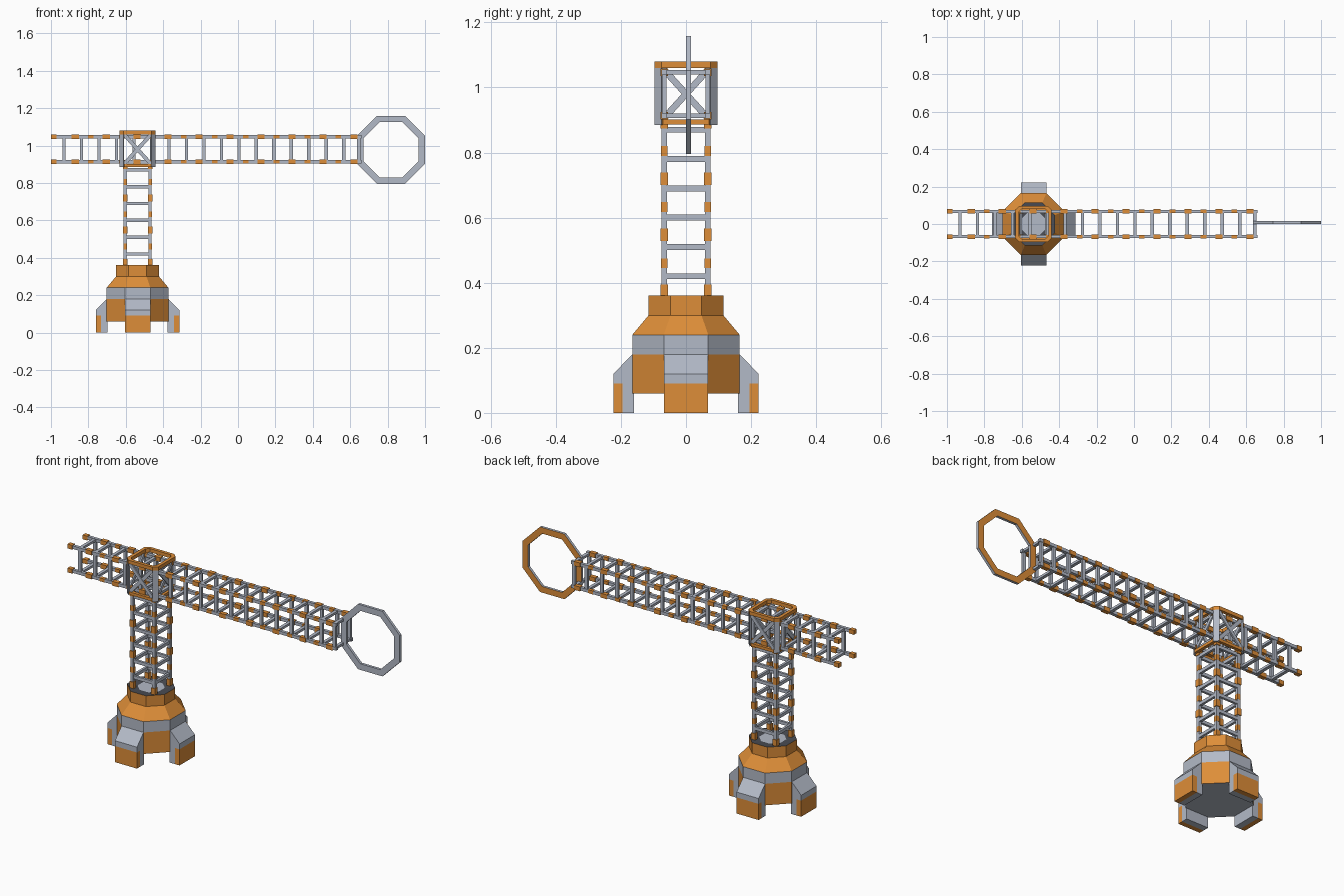
import bpy, bmesh, math
from mathutils import Vector, Matrix

if "Cube" in bpy.data.objects:
    bpy.data.objects.remove(bpy.data.objects["Cube"])

CX = -0.537          # tower axis
BOOM_Z = 0.98        # boom axis
RAIL = 0.067         # rail offset from either axis


def material(name, rgb):
    m = bpy.data.materials.new(name)
    m.use_nodes = True
    col = (*rgb, 1)
    m.diffuse_color = col
    m.node_tree.nodes["Principled BSDF"].inputs["Base Color"].default_value = col
    return m


ORANGE, GRAY, DARK = 0, 1, 2
MATS = [material("orange", (0.73, 0.27, 0.04)),
        material("light_gray", (0.45, 0.49, 0.57)),
        material("dark_gray", (0.07, 0.075, 0.09))]


def finish(name, bm, origin=(0, 0, 0)):
    bmesh.ops.recalc_face_normals(bm, faces=bm.faces)
    me = bpy.data.meshes.new(name)
    bm.to_mesh(me)
    bm.free()
    for m in MATS:
        me.materials.append(m)
    ob = bpy.data.objects.new(name, me)
    ob.location = origin
    bpy.context.collection.objects.link(ob)
    return ob


def box(bm, center, size, mat, rot=None):
    mtx = Matrix.Translation(center) @ (rot or Matrix()) @ Matrix.Diagonal((*size, 1))
    for v in bmesh.ops.create_cube(bm, size=1, matrix=mtx)["verts"]:
        for f in v.link_faces:
            f.material_index = mat


def octagon(bm, apothem, z):
    r = apothem / math.cos(math.pi / 8)
    angles = [math.pi / 8 + i * math.pi / 4 for i in range(8)]
    return [bm.verts.new((r * math.cos(a), r * math.sin(a), z)) for a in angles]


def bridge(bm, a, b, mat):
    n = len(a)
    for i in range(n):
        j = (i + 1) % n
        bm.faces.new((a[i], a[j], b[j], b[i])).material_index = mat


def prism(bm, points, z0, z1, mat):
    low, high = [[bm.verts.new((x, y, z)) for x, y in points] for z in (z0, z1)]
    bridge(bm, low, high, mat)
    for cap in (low, high):
        bm.faces.new(cap).material_index = mat


# Octagonal base body
bm = bmesh.new()
profile = [(0.165, 0.06, ORANGE), (0.165, 0.18, GRAY), (0.165, 0.24, ORANGE),
           (0.115, 0.30, ORANGE), (0.115, 0.36, DARK), (0.065, 0.355, GRAY)]
rings = [octagon(bm, a, z) for a, z, _ in profile]
for i in range(len(rings) - 1):
    bridge(bm, rings[i], rings[i + 1], profile[i][2])
for cap in (rings[0], rings[-1]):
    bm.faces.new(cap).material_index = GRAY
finish("base_body", bm, (CX, 0, 0))

# Four feet: gray bracket with an orange outer block
gray_side = [(0.16, 0), (0.195, 0), (0.195, 0.09), (0.223, 0.09),
             (0.223, 0.12), (0.165, 0.18), (0.16, 0.18)]
toe_side = [(0.195, 0), (0.223, 0), (0.223, 0.09), (0.195, 0.09)]
upright = Matrix.Rotation(math.pi / 2, 4, 'X')
for i, side in enumerate(("left", "back", "right", "front")):
    bm = bmesh.new()
    prism(bm, gray_side, -0.068, 0.068, GRAY)
    prism(bm, toe_side, -0.068, 0.068, ORANGE)
    turn = Matrix.Rotation(i * math.pi / 2, 4, 'Z')
    bmesh.ops.transform(bm, matrix=turn @ upright, verts=bm.verts)
    finish(side + "_foot", bm, (CX, 0, 0))


def truss(name, start, end, rungs, collars, bands, matrix):
    """Four rails along local z, with square rung frames, collars and bands."""
    bm = bmesh.new()
    for sx in (-1, 1):
        for sy in (-1, 1):
            x, y = sx * RAIL, sy * RAIL
            box(bm, (x, y, (start + end) / 2), (0.017, 0.017, end - start), GRAY)
            for c in collars:
                a, b = max(c - 0.019, start - 0.001), min(c + 0.019, end + 0.001)
                box(bm, (x, y, (a + b) / 2), (0.024, 0.024, b - a), ORANGE)
            for c in bands:
                box(bm, (x, y, c), (0.019, 0.019, 0.03), ORANGE)
    for r in rungs:
        for s in (-1, 1):
            box(bm, (s * RAIL, 0, r), (0.013, 2 * RAIL, 0.018), GRAY)
            box(bm, (0, s * RAIL, r), (2 * RAIL, 0.013, 0.018), GRAY)
    bmesh.ops.transform(bm, matrix=matrix, verts=bm.verts)
    finish(name, bm)


# Tower
truss("tower", 0.345, 0.90,
      [0.42 + 0.09 * i for i in range(6)],
      [0.375 + 0.1725 * i for i in range(4)],
      [0.46 + 0.1725 * i for i in range(3)],
      Matrix.Translation((CX, 0, 0)))

# Boom
truss("boom", -0.999, 0.66,
      [-0.93 + 0.0935 * i for i in range(17)] + [0.645],
      [-0.99] + [-0.87 + 0.1655 * i for i in range(10)],
      [-0.787 + 0.1655 * i for i in range(9)],
      Matrix.Translation((0, 0, BOOM_Z)) @ Matrix.Rotation(math.pi / 2, 4, 'Y'))

# Hub cage: chamfered top and bottom frames
H, C, T = 0.097, 0.022, 0.018


def chamfered(bm, h, c, z):
    pts = []
    for sx, sy in ((1, 1), (-1, 1), (-1, -1), (1, -1)):
        pair = [(sx * h, sy * (h - c)), (sx * (h - c), sy * h)]
        pts += pair if sx * sy > 0 else pair[::-1]
    return [bm.verts.new((x, y, z)) for x, y in pts]


for name, z0, z1, h in (("hub_top_frame", 1.06, 1.08, H),
                        ("hub_bottom_frame", 0.886, 0.902, H - 0.004)):
    bm = bmesh.new()
    loops = [chamfered(bm, h, C, z0), chamfered(bm, h, C, z1),
             chamfered(bm, h - T, C * 0.7, z1), chamfered(bm, h - T, C * 0.7, z0)]
    for i in range(4):
        bridge(bm, loops[i], loops[(i + 1) % 4], ORANGE)
    finish(name, bm, (CX, 0, 0))

# Hub corner posts
bm = bmesh.new()
for sx in (-1, 1):
    for sy in (-1, 1):
        corner = [(H, H - C), (H - C, H), (H - C - 0.003, H - 0.012),
                  (H - 0.012, H - C - 0.003)]
        prism(bm, [(sx * x, sy * y) for x, y in corner], 0.885, 1.06, GRAY)
finish("hub_posts", bm, (CX, 0, 0))

# Hub cross braces on all four sides
bm = bmesh.new()
length = math.hypot(0.145, 0.16)
tilt = math.atan2(0.16, 0.145)
for i in range(4):
    turn = Matrix.Rotation(i * math.pi / 2, 4, 'Z')
    for s in (-1, 1):
        depth = 0.086 + 0.001 * s
        rot = turn @ Matrix.Rotation(s * tilt, 4, 'Y')
        box(bm, turn @ Vector((0, -depth, BOOM_Z)), (length, 0.008, 0.02), GRAY, rot)
finish("hub_braces", bm, (CX, 0, 0))

# Octagonal ring at the boom tip: gray front and rim, orange back
bm = bmesh.new()
loops = [octagon(bm, 0.182, 0), octagon(bm, 0.182, 0.015),
         octagon(bm, 0.148, 0.015), octagon(bm, 0.148, 0)]
for i, mat in enumerate((GRAY, GRAY, GRAY, ORANGE)):
    bridge(bm, loops[i], loops[(i + 1) % 4], mat)
bmesh.ops.transform(bm, matrix=upright, verts=bm.verts)
finish("tip_ring", bm, (0.818, 0.015, 0.977))
